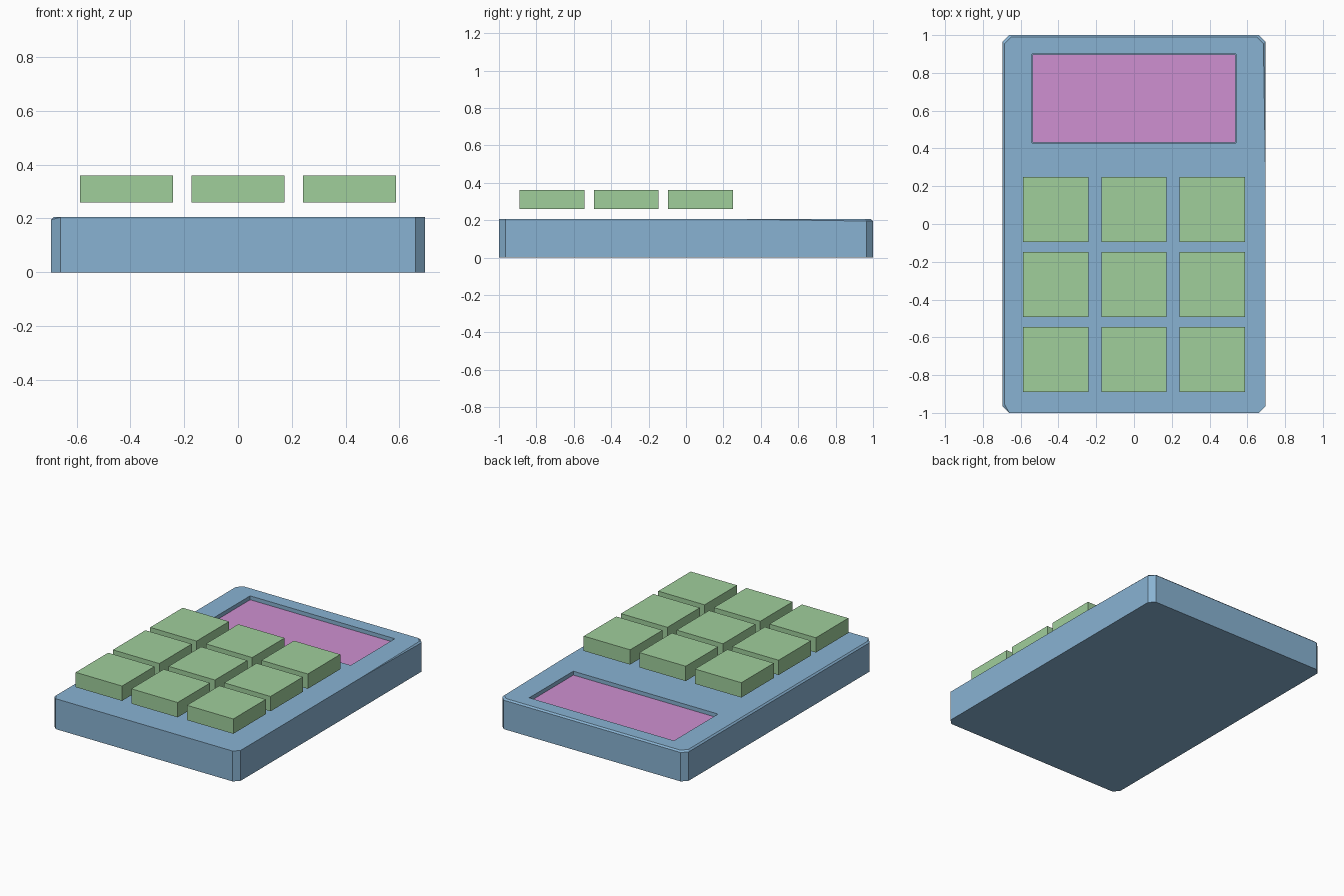
import bpy, bmesh

if "Cube" in bpy.data.objects:
    bpy.data.objects.remove(bpy.data.objects["Cube"])

def material(name, color):
    m = bpy.data.materials.new(name)
    m.diffuse_color = color
    m.use_nodes = True
    m.node_tree.nodes["Principled BSDF"].inputs["Base Color"].default_value = m.diffuse_color
    return m

blue = material("blue_plastic", (0.25, 0.45, 0.65, 1))
green = material("green_plastic", (0.35, 0.62, 0.33, 1))
pink = material("pink_glass", (0.62, 0.28, 0.64, 1))

def box(name, x, y, z, mat=None):
    """Box from (min, max) ranges."""
    bpy.ops.mesh.primitive_cube_add(size=1, location=[(a + b) / 2 for a, b in (x, y, z)])
    ob = bpy.context.object
    ob.name = name
    ob.scale = [b - a for a, b in (x, y, z)]
    bpy.ops.object.transform_apply(location=False, rotation=False, scale=True)
    if mat:
        ob.data.materials.append(mat)
    return ob

# Body: chamfered plan outline, third value is the width of the fine top bevel
W, H, C, B = 0.695, 0.205, 0.035, 0.01
outline = [(W - C, -1, 0), (W, C - 1, 0), (W, 0.32, 0), (W, 1 - C, B), (W - C, 1, B),
           (C - W, 1, B), (-W, 1 - C, B), (-W, C - 1, B), (C - W, -1, 0)]
bm = bmesh.new()
rings = [[bm.verts.new((x, y, 0)) for x, y, b in outline],
         [bm.verts.new((x, y, H - b)) for x, y, b in outline],
         [bm.verts.new((x * (1 - b / W), y * (1 - b), H)) for x, y, b in outline]]
n = len(outline)
for lo, hi in zip(rings, rings[1:]):
    for i in range(n):
        j = (i + 1) % n
        bm.faces.new((lo[i], lo[j], hi[j], hi[i]))
bm.faces.new(rings[0][::-1])
bm.faces.new(rings[-1])
bmesh.ops.remove_doubles(bm, verts=bm.verts, dist=1e-5)
bmesh.ops.recalc_face_normals(bm, faces=bm.faces)
mesh = bpy.data.meshes.new("body")
bm.to_mesh(mesh)
bm.free()
mesh.materials.append(blue)
body = bpy.data.objects.new("body", mesh)
bpy.context.collection.objects.link(body)

# Screen recess
cutter = box("recess_cutter", (-0.54, 0.54), (0.43, 0.90), (0.17, 0.3), blue)
cutter.hide_render = True
cutter.display_type = 'WIRE'
cut = body.modifiers.new("recess", 'BOOLEAN')
cut.operation = 'DIFFERENCE'
cut.solver = 'EXACT'
cut.object = cutter

# Screen pane on the recess floor
box("screen", (-0.538, 0.538), (0.432, 0.898), (0.165, 0.18), pink)

# Keys, floating just above the body
half = 0.173
for row, y in enumerate((0.077, -0.32, -0.717)):
    for col, x in enumerate((-0.415, 0, 0.415)):
        box(f"key_{row + 1}_{col + 1}", (x - half, x + half), (y - half, y + half),
            (0.26, 0.36), green)
